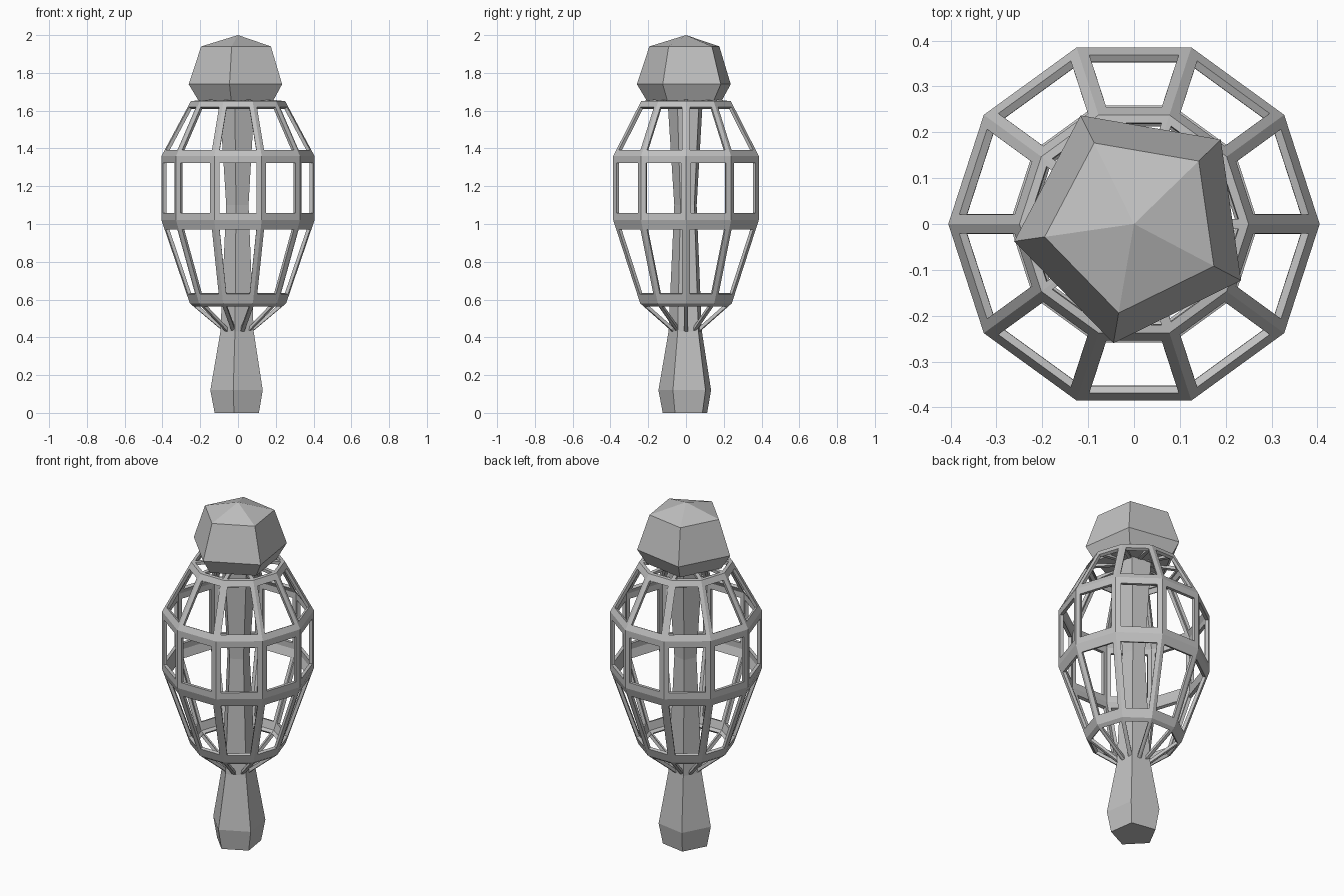
import bpy, bmesh
from math import sin, cos, tau, radians

cube = bpy.data.objects.get("Cube")
if cube:
    bpy.data.objects.remove(cube, do_unlink=True)

grey = bpy.data.materials.new("plain_grey")
grey.use_nodes = True
GREY = (0.53, 0.53, 0.53, 1)
grey.diffuse_color = GREY
grey.node_tree.nodes["Principled BSDF"].inputs["Base Color"].default_value = GREY


def lathe(profile, sides, phase=0.0):
    """Low-poly revolved bmesh; profile is (radius, z) from bottom to top."""
    bm = bmesh.new()
    rings = []
    for r, z in profile:
        if r == 0:
            rings.append([bm.verts.new((0, 0, z))] * sides)
        else:
            angles = [phase + tau * i / sides for i in range(sides)]
            rings.append([bm.verts.new((r * cos(a), r * sin(a), z)) for a in angles])
    for low, high in zip(rings, rings[1:]):
        for i in range(sides):
            j = (i + 1) % sides
            corners = [low[i], low[j], high[j], high[i]]
            bm.faces.new(list(dict.fromkeys(corners)))
    # Flat caps where the profile does not end on the axis
    if profile[0][0]:
        bm.faces.new(rings[0][::-1])
    if profile[-1][0]:
        bm.faces.new(rings[-1])
    return bm


def make_object(name, bm):
    bmesh.ops.recalc_face_normals(bm, faces=bm.faces[:])
    mesh = bpy.data.meshes.new(name)
    bm.to_mesh(mesh)
    bm.free()
    mesh.materials.append(grey)
    obj = bpy.data.objects.new(name, mesh)
    bpy.context.collection.objects.link(obj)
    return obj


def cut_windows(bm, scale):
    """Open a window in every face, leaving a frame of flat bars."""
    for face in bm.faces[:]:
        centre = face.calc_center_median()
        outer = face.verts[:]
        inner = [bm.verts.new(centre.lerp(v.co, scale)) for v in outer]
        n = len(outer)
        for i in range(n):
            j = (i + 1) % n
            bm.faces.new((outer[i], outer[j], inner[j], inner[i]))
        bm.faces.remove(face)


TWIST = radians(44.2)

# Five-sided handle running up through the cage as a central rod
handle = [(0.125, 0), (0.148, 0.12), (0.094, 0.43), (0.063, 1.1), (0.1, 1.67)]
make_object("handle_rod", lathe(handle, 5, TWIST))

# Five-sided knob with a shallow pointed top
knob = [(0.212, 1.655), (0.264, 1.74), (0.197, 1.94), (0, 2.0)]
make_object("top_knob", lathe(knob, 5, TWIST))

# Ten-sided open cage
cage = [(0, 0.365), (0.255, 0.58), (0.405, 1.02), (0.405, 1.36), (0.25, 1.65), (0, 1.68)]
bm = lathe(cage, 10)
cut_windows(bm, 0.78)
cage_obj = make_object("cage", bm)
solid = cage_obj.modifiers.new("bar_thickness", 'SOLIDIFY')
solid.thickness = 0.018
solid.offset = -1
